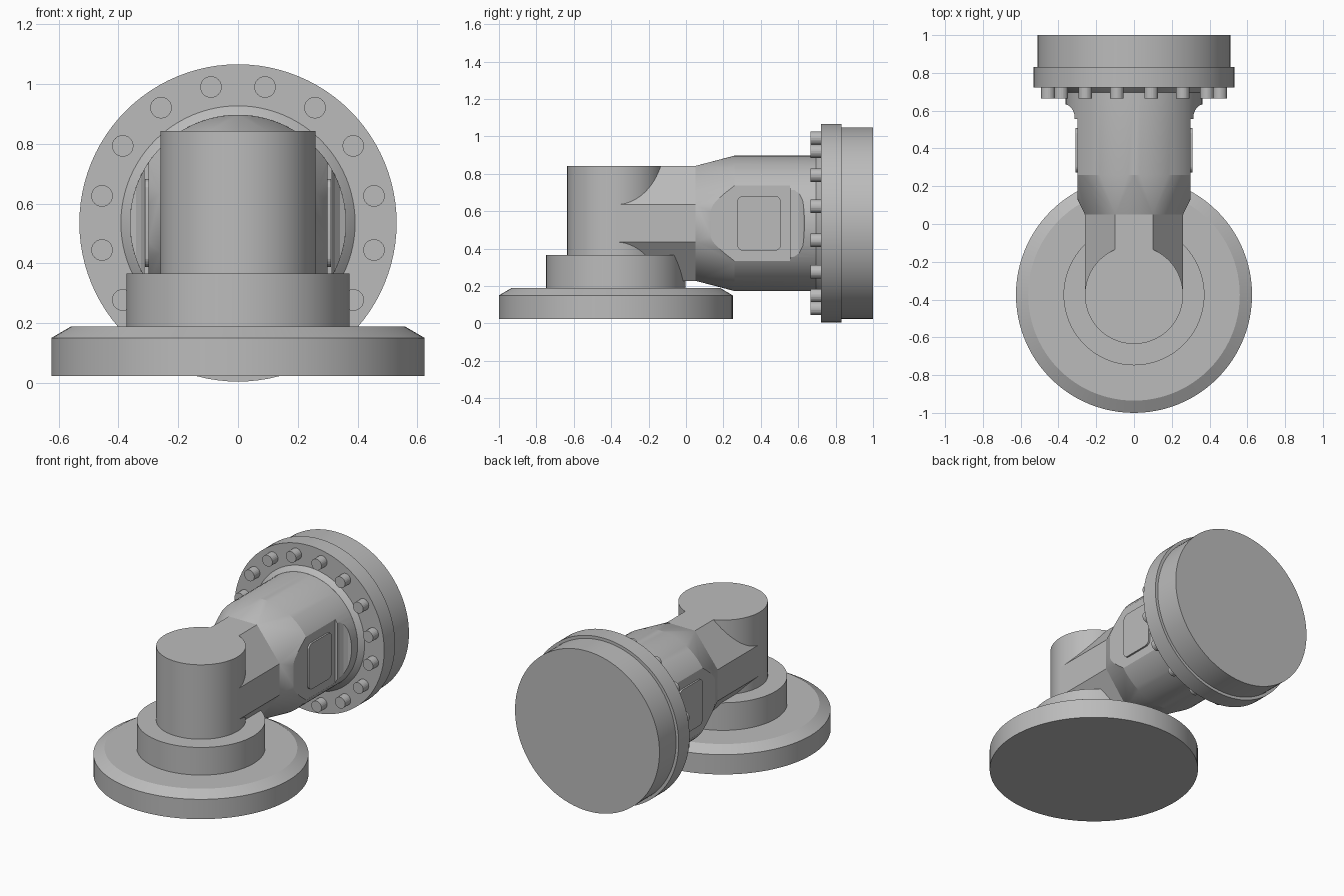
import bpy, bmesh, math
from mathutils import Matrix, Vector

cube = bpy.data.objects.get("Cube")
if cube:
    bpy.data.objects.remove(cube, do_unlink=True)

grey = bpy.data.materials.new("machined_grey")
grey.use_nodes = True
grey.diffuse_color = (0.5, 0.5, 0.5, 1)
grey.node_tree.nodes["Principled BSDF"].inputs["Base Color"].default_value = (0.5, 0.5, 0.5, 1)

AXIS_Z = 0.535   # height of the horizontal axis
POST_Y = -0.375  # depth of the vertical axis
ALONG_Y = Matrix.Rotation(-math.pi / 2, 4, 'X')  # turns +z into +y
BOSS = Matrix.Translation((0, POST_Y, 0))
PIPE = Matrix.Translation((0, 0, AXIS_Z)) @ ALONG_Y


def finish(name, bm, matrix=Matrix()):
    """Turn a bmesh into a shaded object."""
    bm.transform(matrix)
    bmesh.ops.recalc_face_normals(bm, faces=bm.faces)
    mesh = bpy.data.meshes.new(name)
    bm.to_mesh(mesh)
    bm.free()
    mesh.materials.append(grey)
    obj = bpy.data.objects.new(name, mesh)
    bpy.context.collection.objects.link(obj)
    smooth(obj)
    return obj


def smooth(obj):
    bpy.ops.object.select_all(action='DESELECT')
    obj.select_set(True)
    bpy.context.view_layer.objects.active = obj
    bpy.ops.object.shade_smooth_by_angle(angle=math.radians(12))


def ring(radius, height, n):
    return [Vector((radius * math.cos(math.tau * i / n),
                    radius * math.sin(math.tau * i / n), height)) for i in range(n)]


def turned(name, profile, matrix, n=96):
    """Closed solid of revolution from (radius, height) pairs."""
    bm = bmesh.new()
    rings = [[bm.verts.new(p) for p in ring(r, h, n)] for r, h in profile]
    for a, b in zip(rings, rings[1:]):
        for i in range(n):
            j = (i + 1) % n
            bm.faces.new((a[i], a[j], b[j], b[i]))
    bm.faces.new(rings[0])
    bm.faces.new(rings[-1])
    return finish(name, bm, matrix)


def prism(name, outline, depth, matrix=Matrix()):
    """Extrude a flat (x, y) outline along z."""
    bm = bmesh.new()
    face = bm.faces.new([bm.verts.new((x, y, 0)) for x, y in outline])
    top = bmesh.ops.extrude_face_region(bm, geom=[face])["geom"]
    bmesh.ops.translate(bm, vec=(0, 0, depth),
                        verts=[v for v in top if isinstance(v, bmesh.types.BMVert)])
    return finish(name, bm, matrix)


# Foot flange, collar and post
turned("base_flange", [(0.625, 0.023), (0.625, 0.15), (0.56, 0.188)], BOSS)
turned("base_collar", [(0.373, 0.17), (0.373, 0.365)], BOSS)
turned("post", [(0.26, 0.3), (0.26, 0.842)], BOSS)

# Eight-sided neck
corners = [(0.1, 0.307), (0.26, 0.1)]
section = [(x, z) for x, z in corners] + [(x, -z) for x, z in corners[::-1]]
section += [(-x, z) for x, z in section[::-1]]
prism("neck", section, 0.43, Matrix.Translation((0, POST_Y, AXIS_Z)) @ ALONG_Y)

# Barrel: octagon blending into a cylinder
bm = bmesh.new()
for p in [Vector((x, z, 0.05)) for x, z in section] + ring(0.362, 0.26, 72) + ring(0.362, 0.73, 72):
    bm.verts.new(p)
bmesh.ops.convex_hull(bm, input=bm.verts)
bmesh.ops.dissolve_limit(bm, angle_limit=0.01, verts=bm.verts, edges=bm.edges)
barrel = finish("barrel", bm, PIPE)

# Flats milled into both sides, with a stepped, flared run-out
flat = [(0.3, 0), (0.3, 0.555), (0.314, 0.557), (0.315, 0.58),
        (0.325, 0.605), (0.342, 0.625), (0.37, 0.637), (0.5, 0.637), (0.5, 0)]
for side in (1, -1):
    cutter = prism("flat_cutter", [(side * x, y) for x, y in flat], 1)
    cutter.hide_render = True
    mod = barrel.modifiers.new("flat", 'BOOLEAN')
    mod.operation, mod.solver, mod.object = 'DIFFERENCE', 'EXACT', cutter
    smooth(barrel)
    bpy.ops.object.modifier_apply(modifier=mod.name)
    bpy.data.objects.remove(cutter, do_unlink=True)
smooth(barrel)

# Rounded cover plates on the flats
y0, y1, half, r = 0.273, 0.508, 0.147, 0.035
outline = []
for k, (cy, cz) in enumerate([(y1 - r, half - r), (y0 + r, half - r),
                              (y0 + r, r - half), (y1 - r, r - half)]):
    for s in range(7):
        a = math.pi / 2 * (k + s / 6)
        outline.append((cy + r * math.cos(a), cz + r * math.sin(a)))
to_side = Matrix(((0, 0, 1, 0), (1, 0, 0, 0), (0, 1, 0, AXIS_Z), (0, 0, 0, 1)))
for name, x in (("left_cover", 0.295), ("right_cover", -0.311)):
    prism(name, outline, 0.016, Matrix.Translation((x, 0, 0)) @ to_side)

# End flange with fillet ring and backing disc
turned("flange_ring", [(0.362, 0.695), (0.372, 0.703), (0.392, 0.722), (0.392, 0.74)], PIPE)
turned("end_flange", [(0.531, 0.722), (0.531, 0.832)], PIPE)
turned("end_disc", [(0.512, 0.82), (0.512, 1)], PIPE)

# Bolt circle
for i in range(16):
    a = math.tau * (i + 0.5) / 16
    spot = Matrix.Translation((0.464 * math.cos(a), 0.464 * math.sin(a), 0))
    turned(f"bolt_{i + 1}", [(0.036, 0.665), (0.036, 0.73)], PIPE @ spot, 24)
